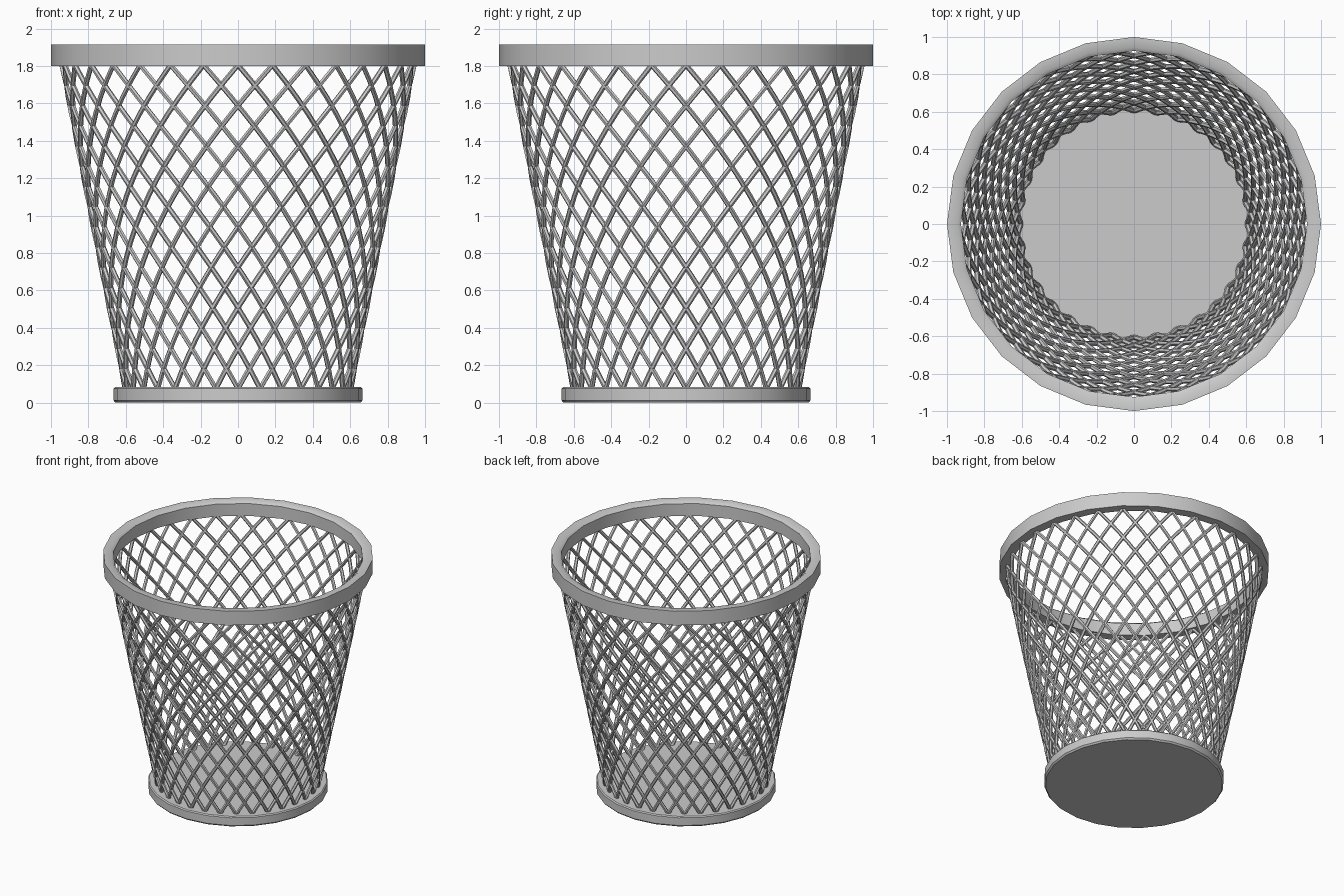
import bpy, bmesh, math

if "Cube" in bpy.data.objects:
    bpy.data.objects.remove(bpy.data.objects["Cube"])

RIM_SIDES = 24
WIRES = 32            # wires per twist direction
Z0, Z1 = 0.075, 1.805  # lattice bottom and top
R0, R1 = 0.605, 0.943
TWIST = math.pi / 2
SEGS = 20


def finish(name, bm, angle):
    bmesh.ops.recalc_face_normals(bm, faces=bm.faces[:])
    mesh = bpy.data.meshes.new(name)
    bm.to_mesh(mesh)
    bm.free()
    obj = bpy.data.objects.new(name, mesh)
    bpy.context.collection.objects.link(obj)
    bpy.ops.object.select_all(action='DESELECT')
    obj.select_set(True)
    bpy.context.view_layer.objects.active = obj
    bpy.ops.object.shade_smooth_by_angle(angle=math.radians(angle))
    return obj


def lathe(name, profile, closed):
    """Revolve an (r, z) profile; open profiles get end caps."""
    bm = bmesh.new()
    rings = []
    for i in range(RIM_SIDES):
        a = 2 * math.pi * i / RIM_SIDES
        rings.append([bm.verts.new((r * math.cos(a), r * math.sin(a), z)) for r, z in profile])
    n = len(profile)
    for i in range(RIM_SIDES):
        a, b = rings[i], rings[(i + 1) % RIM_SIDES]
        for j in range(n if closed else n - 1):
            k = (j + 1) % n
            bm.faces.new((a[j], b[j], b[k], a[k]))
    if not closed:
        bm.faces.new([r[0] for r in rings])
        bm.faces.new([r[-1] for r in rings])
    return finish(name, bm, 40)


# Top rim band and solid base disc
lathe("rim", [(1.0, 1.8), (1.0, 1.915), (0.945, 1.915), (0.925, 1.9), (0.925, 1.8)], True)
lathe("base", [(0.655, 0.0), (0.666, 0.012), (0.666, 0.075), (0.658, 0.083)], False)


# Lattice of opposing conical helix wires
def lattice(name, direction):
    curve = bpy.data.curves.new(name, 'CURVE')
    curve.dimensions = '3D'
    curve.bevel_depth = 0.0135
    curve.bevel_resolution = 1
    curve.use_fill_caps = True
    for w in range(WIRES):
        start = 2 * math.pi * w / WIRES
        spline = curve.splines.new('POLY')
        spline.points.add(SEGS)
        for i, p in enumerate(spline.points):
            t = i / SEGS
            a = start + direction * TWIST * t
            r = R0 + (R1 - R0) * t
            p.co = (r * math.cos(a), r * math.sin(a), Z0 + (Z1 - Z0) * t, 1)
    temp = bpy.data.objects.new(name + "_path", curve)
    bpy.context.collection.objects.link(temp)
    bpy.context.view_layer.update()
    bm = bmesh.new()
    bm.from_mesh(temp.to_mesh())
    temp.to_mesh_clear()
    bpy.data.objects.remove(temp)
    finish(name, bm, 50)


lattice("wires_left_twist", 1)
lattice("wires_right_twist", -1)
